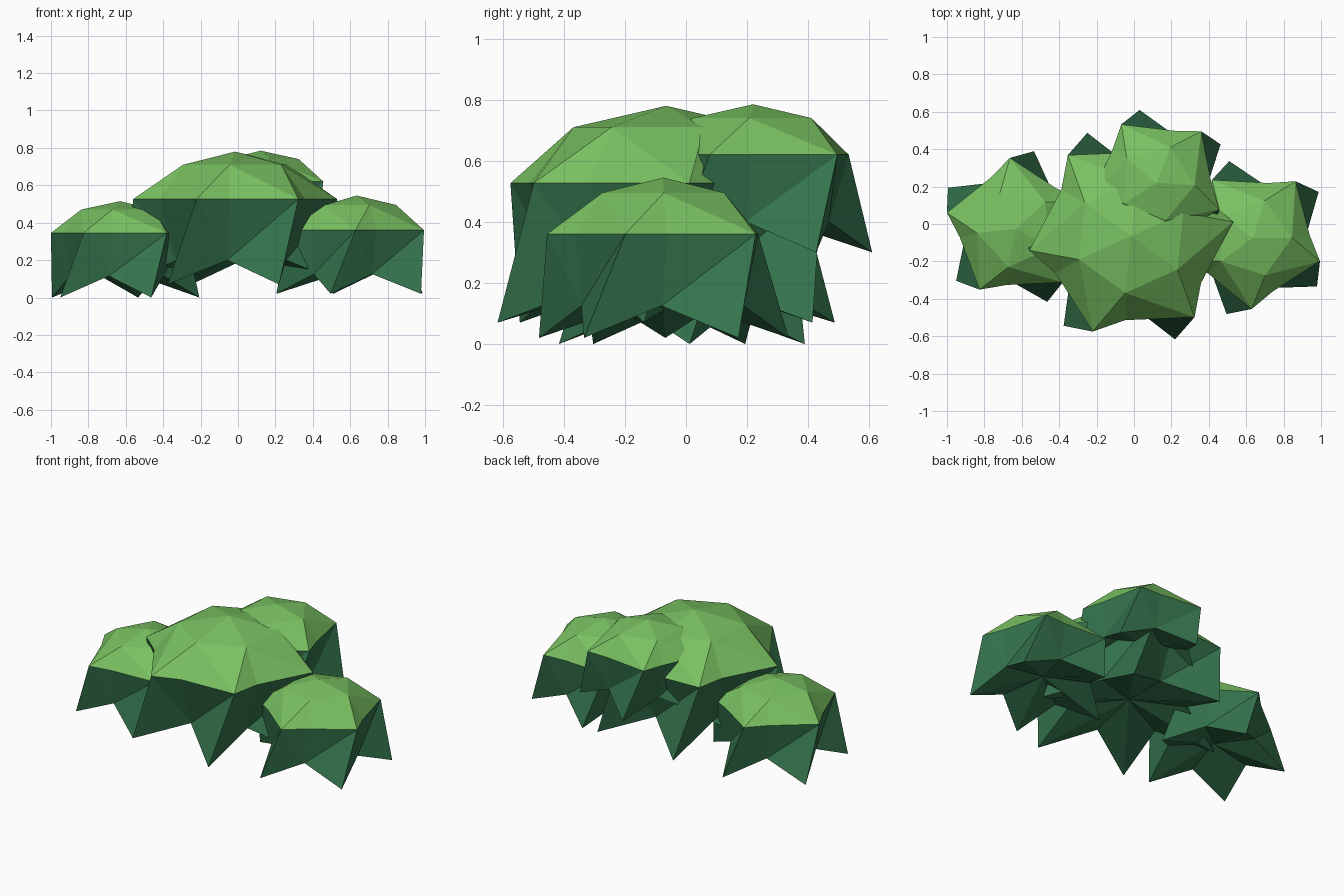
import bpy, bmesh
from math import cos, sin, radians

if "Cube" in bpy.data.objects:
    bpy.data.objects.remove(bpy.data.objects["Cube"])


def material(name, color):
    m = bpy.data.materials.new(name)
    m.diffuse_color = color
    m.use_nodes = True
    m.node_tree.nodes["Principled BSDF"].inputs["Base Color"].default_value = m.diffuse_color
    return m


LIGHT = material("leaf_light", (0.19, 0.53, 0.12, 1))
DARK = material("leaf_dark", (0.035, 0.175, 0.075, 1))


def clump(name, centre, n, start, crown, upper, rim, dent, tip, notch, hollow):
    """Leafy dome: upper, rim, tip, notch are (radius, height); dent is the rim's inner radius."""
    cx, cy = centre
    step = 360 / n
    bm = bmesh.new()

    def ring(level, offset):
        r, z = level
        angles = [radians(start + offset + i * step) for i in range(n)]
        return [bm.verts.new((cx + r * cos(a), cy + r * sin(a), z)) for a in angles]

    top = bm.verts.new((cx, cy, crown))
    under = bm.verts.new((cx, cy, hollow))
    a = ring(upper, step * 0.27)
    b = ring(rim, 0)
    d = ring((dent, rim[1]), step * 0.3)
    t = ring(tip, -step * 0.25)
    c = ring(notch, step * 0.25)

    def face(mat, *verts):
        bm.faces.new(verts).material_index = mat

    for i in range(n):
        j = (i + 1) % n
        # light cap
        face(0, top, a[i], a[j])
        face(0, a[i], b[i], d[i])
        face(0, a[i], d[i], b[j])
        face(0, a[i], b[j], a[j])
        # dark jagged skirt
        face(1, b[i], t[i], c[i])
        face(1, b[i], c[i], d[i])
        face(1, d[i], c[i], b[j])
        face(1, b[j], c[i], t[j])
        # hollow underside
        face(1, under, c[i], t[i])
        face(1, under, t[j], c[i])
    bmesh.ops.recalc_face_normals(bm, faces=bm.faces)
    mesh = bpy.data.meshes.new(name)
    bm.to_mesh(mesh)
    bm.free()
    mesh.materials.append(LIGHT)
    mesh.materials.append(DARK)
    bpy.context.collection.objects.link(bpy.data.objects.new(name, mesh))


# large middle clump
clump("main_clump", (-0.015, -0.065), 6, 8, 0.78, (0.305, 0.71), (0.55, 0.527), 0.45,
      (0.60, 0.07), (0.34, 0.20), 0.24)
# side and back clumps
clump("right_clump", (0.635, -0.075), 5, 53, 0.545, (0.21, 0.495), (0.38, 0.36), 0.305,
      (0.43, 0.02), (0.28, 0.125), 0.16)
clump("left_clump", (-0.63, -0.025), 5, 167, 0.515, (0.21, 0.47), (0.38, 0.345), 0.305,
      (0.425, 0.00), (0.27, 0.115), 0.15)
clump("back_clump", (0.12, 0.22), 5, 121, 0.785, (0.205, 0.74), (0.365, 0.62), 0.295,
      (0.40, 0.30), (0.27, 0.40), 0.43)
